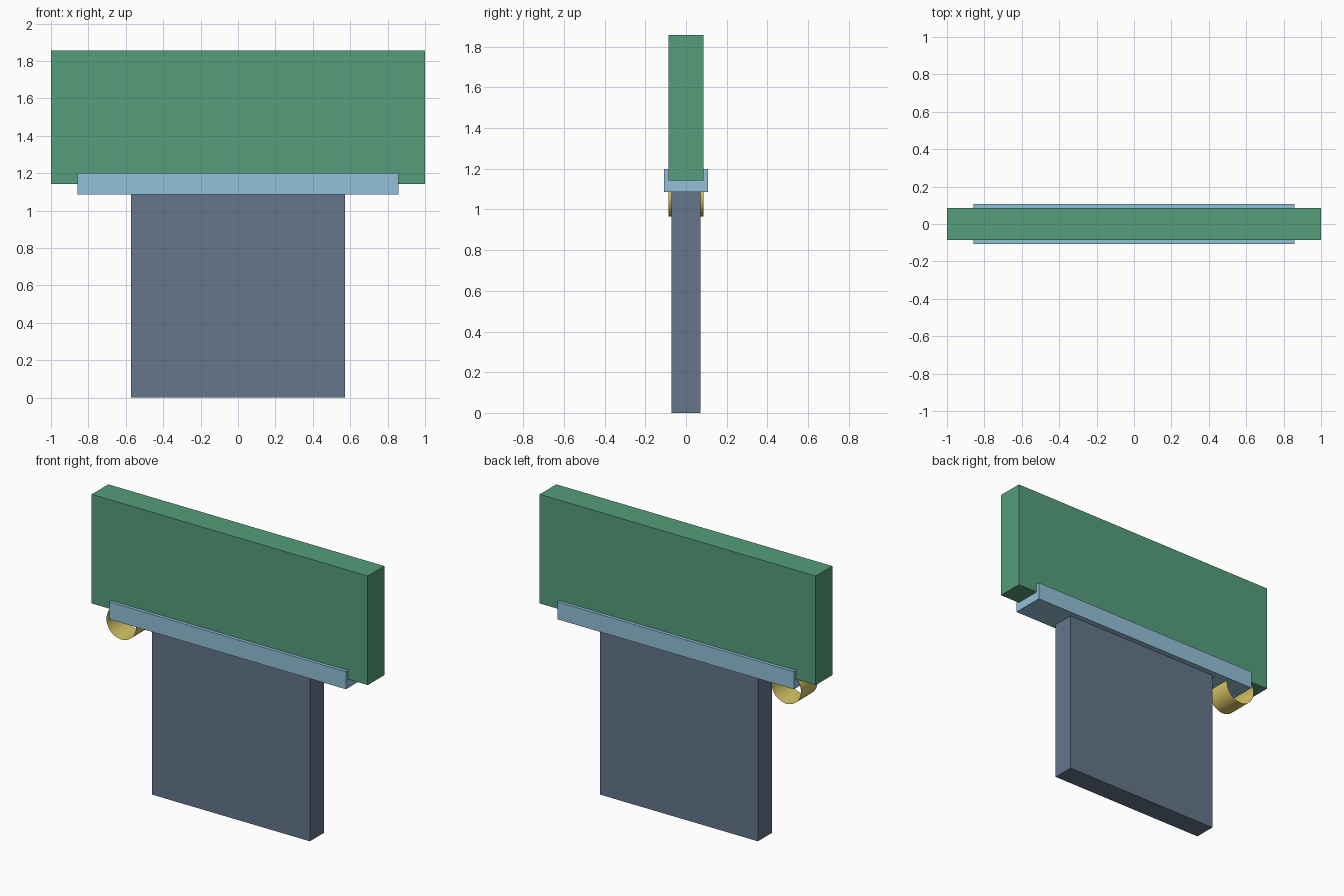
import bpy, math

if "Cube" in bpy.data.objects:
    bpy.data.objects.remove(bpy.data.objects["Cube"])

U = 1 / 7  # design unit: the top board is 14 units wide


def paint(ob, rgb):
    mat = bpy.data.materials.new(ob.name + "_paint")
    mat.diffuse_color = (*rgb, 1)
    mat.use_nodes = True
    mat.node_tree.nodes["Principled BSDF"].inputs["Base Color"].default_value = mat.diffuse_color
    ob.data.materials.append(mat)


def box(name, width, depth, z0, z1, rgb):
    bpy.ops.mesh.primitive_cube_add(size=1, location=(0, 0, (z0 + z1) / 2 * U))
    ob = bpy.context.object
    ob.name = name
    ob.scale = (width * U, depth * U, (z1 - z0) * U)
    bpy.ops.object.transform_apply(location=False, rotation=False, scale=True)
    paint(ob, rgb)
    return ob


# Lower panel, joining collar and upper board
box("lower_panel", 8, 1.0, 0, 8, (0.13, 0.18, 0.26))
box("collar", 12, 1.5, 7.6, 8.4, (0.29, 0.53, 0.69))
box("upper_board", 14, 1.2, 8, 13, (0.09, 0.34, 0.2))

# Open thin-walled ring under the left end of the collar
bpy.ops.mesh.primitive_cylinder_add(
    vertices=48, radius=0.75 * U, depth=1.2 * U, end_fill_type='NOTHING',
    location=(-5.5 * U, 0, 7.5 * U), rotation=(math.pi / 2, 0, 0))
ring = bpy.context.object
ring.name = "hanging_ring"
paint(ring, (0.68, 0.56, 0.13))
bpy.ops.object.shade_smooth_by_angle()
